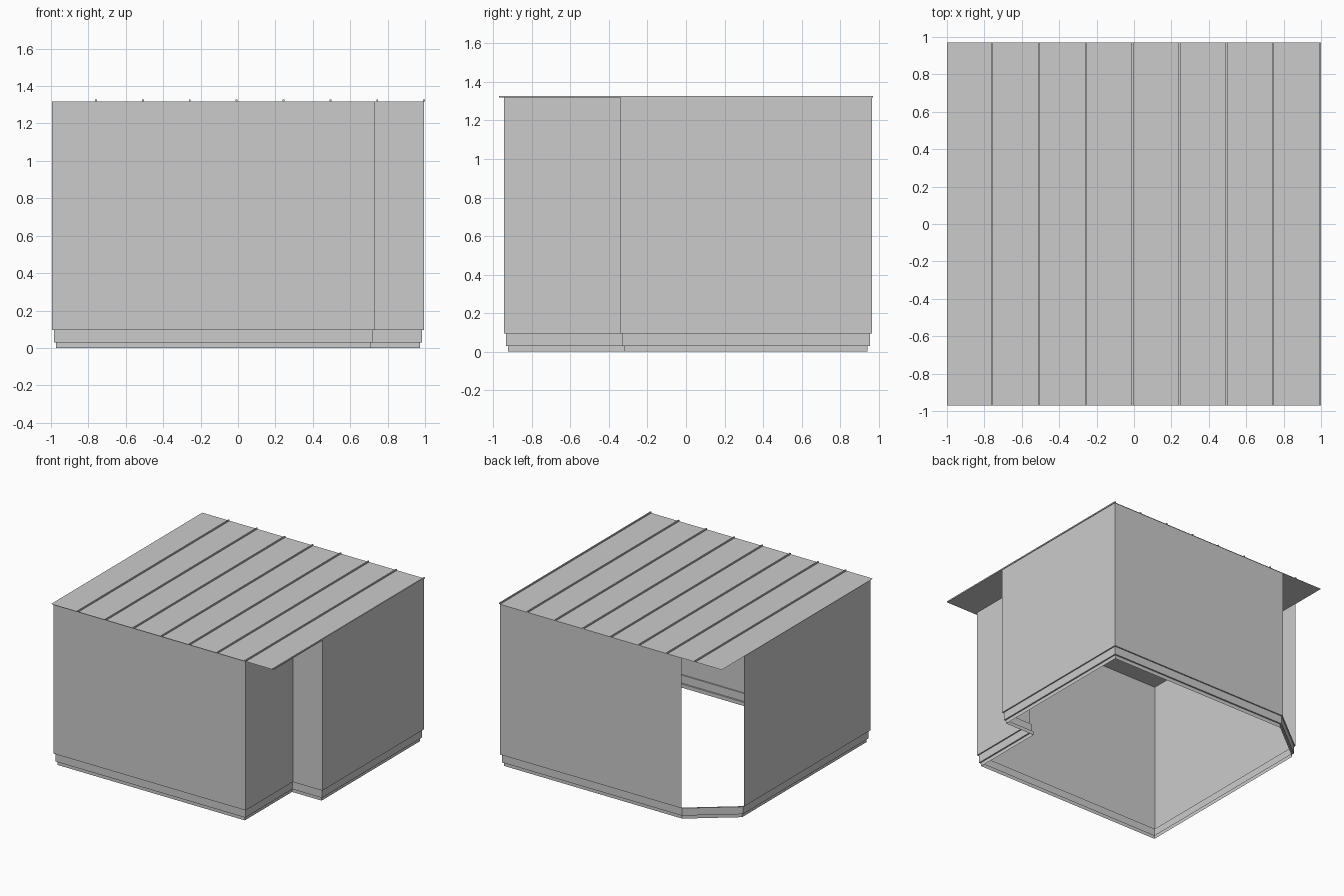
import bpy
import bmesh
from mathutils import Vector

if "Cube" in bpy.data.objects:
    bpy.data.objects.remove(bpy.data.objects["Cube"])

# Plan outline, counter-clockwise: front right notch, back left cut corner
PLAN = [(-0.995, -0.945), (0.73, -0.945), (0.73, -0.34), (0.995, -0.34),
        (0.995, 0.965), (-0.634, 0.965), (-0.995, 0.68)]
OPEN_SIDE = 5  # the diagonal doorway
EAVES = 1.318


def inset(points, d):
    """Mitred inward offset of a counter-clockwise outline."""
    pts = [Vector(p) for p in points]
    out = []
    for i, p in enumerate(pts):
        e0 = (p - pts[i - 1]).normalized()
        e1 = (pts[(i + 1) % len(pts)] - p).normalized()
        n0, n1 = Vector((-e0.y, e0.x)), Vector((-e1.y, e1.x))
        out.append(p + (n0 + n1) * d / (1 + n0.dot(n1)))
    return out


def finish(name, bm):
    mesh = bpy.data.meshes.new(name)
    bm.to_mesh(mesh)
    bm.free()
    obj = bpy.data.objects.new(name, mesh)
    bpy.context.collection.objects.link(obj)
    return obj


def skin(name, profile, skip=()):
    """Sweep an (inset, height) profile round the plan, bottom to top."""
    bm = bmesh.new()
    rings = [[bm.verts.new((p.x, p.y, z)) for p in inset(PLAN, d)]
             for d, z in profile]
    n = len(PLAN)
    for low, high in zip(rings, rings[1:]):
        for i in range(n):
            if i not in skip:
                j = (i + 1) % n
                bm.faces.new((low[i], low[j], high[j], high[i]))
    return finish(name, bm)


# Thin walls with an open doorway across the back left corner
skin("walls", [(0, 0.095), (0, EAVES)], skip=(OPEN_SIDE,))

# Stepped base, open underneath, running on below the doorway
skin("stepped_base", [(0.022, 0), (0.022, 0.03), (0.01, 0.03),
                      (0.01, 0.095), (0, 0.095)])

# Roof sheet
bm = bmesh.new()
bm.faces.new([bm.verts.new((x, y, EAVES)) for x, y in
              ((-1, -0.97), (1, -0.97), (1, 0.97), (-1, 0.97))])
finish("roof_sheet", bm)

# Standing seams, the last one along the right edge
for k in range(8):
    bm = bmesh.new()
    bmesh.ops.create_cube(bm, size=1)
    bmesh.ops.scale(bm, vec=(0.01, 1.94, 0.01), verts=bm.verts)
    seam = finish(f"roof_seam_{k + 1}", bm)
    seam.location = (-0.759 + 0.2506 * k, 0, EAVES + 0.005)
